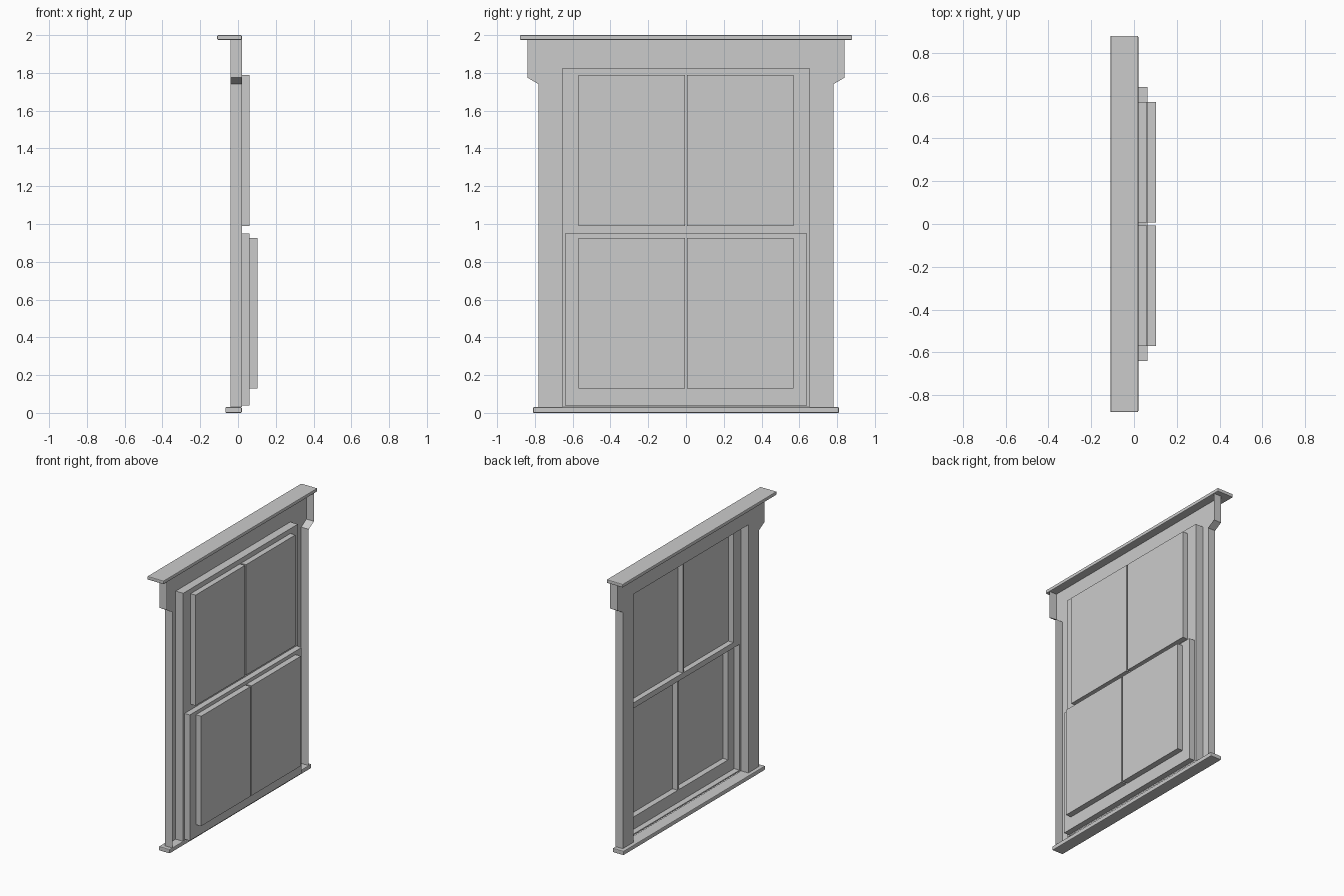
import bpy, bmesh

if "Cube" in bpy.data.objects:
    bpy.data.objects.remove(bpy.data.objects["Cube"])


def finish(name, bm):
    # Weld the sheet and make it face the street side (-x)
    bmesh.ops.remove_doubles(bm, verts=bm.verts[:], dist=1e-5)
    bmesh.ops.recalc_face_normals(bm, faces=bm.faces[:])
    if max(bm.faces, key=lambda f: abs(f.normal.x) * f.calc_area()).normal.x > 0:
        bmesh.ops.reverse_faces(bm, faces=bm.faces[:])
    mesh = bpy.data.meshes.new(name)
    bm.to_mesh(mesh)
    bm.free()
    ob = bpy.data.objects.new(name, mesh)
    bpy.context.collection.objects.link(ob)
    return ob


def face(bm, pts):
    return bm.faces.new([bm.verts.new(p) for p in pts])


def rect(bm, x, y0, y1, z0, z1):
    face(bm, [(x, y0, z0), (x, y0, z1), (x, y1, z1), (x, y1, z0)])


def walls(bm, pts, x0, x1):
    # Walls running in x along a path of (y, z) points
    for (ya, za), (yb, zb) in zip(pts, pts[1:]):
        face(bm, [(x0, ya, za), (x0, yb, zb), (x1, yb, zb), (x1, ya, za)])


def loop(y0, y1, z0, z1):
    return [(y0, z0), (y0, z1), (y1, z1), (y1, z0), (y0, z0)]


def slab(name, x0, x1, half, z0, z1, bevel):
    bpy.ops.mesh.primitive_cube_add(size=1, location=((x0 + x1) / 2, 0, (z0 + z1) / 2))
    ob = bpy.context.object
    ob.name = name
    ob.scale = (x1 - x0, 2 * half, z1 - z0)
    bpy.ops.object.transform_apply(location=False, rotation=False, scale=True)
    mod = ob.modifiers.new("soft_edges", 'BEVEL')
    mod.width = bevel
    mod.segments = 2


def sash(name, half, zs, x, depth, rim_from=None):
    # Flat sash face with two recessed panes either side of a thin glazing bar
    bm = bmesh.new()
    ys = [-half, -0.57, -0.006, 0.006, 0.57, half]
    for i in range(5):
        for j in range(3):
            cell = (ys[i], ys[i + 1], zs[j], zs[j + 1])
            if i in (1, 3) and j == 1:
                walls(bm, loop(*cell), x, x + depth)
                rect(bm, x + depth, *cell)
            else:
                rect(bm, x, *cell)
    if rim_from is not None:
        walls(bm, loop(-half, half, zs[0], zs[-1]), rim_from, x)
    return finish(name, bm)


BACK, FRONT = 0.02, -0.04

# Casing: shouldered surround, open at the back
right = [(0.84, 1.98), (0.84, 1.775), (0.78, 1.74), (0.78, 0.03)]
outer = [(-y, z) for y, z in reversed(right)] + right
inner = [(0.655, 0.03), (0.655, 1.825), (-0.655, 1.825), (-0.655, 0.03)]
bm = bmesh.new()
face(bm, [(FRONT, y, z) for y, z in outer + inner])
walls(bm, outer, FRONT, BACK)
walls(bm, inner, FRONT, BACK)
finish("casing", bm)

# Cornice and sill
slab("cornice", -0.11, BACK, 0.88, 1.975, 2.0, 0.005)
slab("sill", -0.067, BACK, 0.81, 0.0, 0.03, 0.005)

# Sashes
sash("upper_sash", 0.655, [0.95, 0.99, 1.79, 1.825], BACK, 0.04)
sash("lower_sash", 0.64, [0.04, 0.13, 0.925, 0.95], 0.062, 0.042, rim_from=BACK)

# Narrow stops around the lower sash
bm = bmesh.new()
rect(bm, BACK, -0.655, -0.64, 0.04, 0.95)
rect(bm, BACK, 0.64, 0.655, 0.04, 0.95)
rect(bm, BACK, -0.655, 0.655, 0.03, 0.04)
finish("sash_stops", bm)
